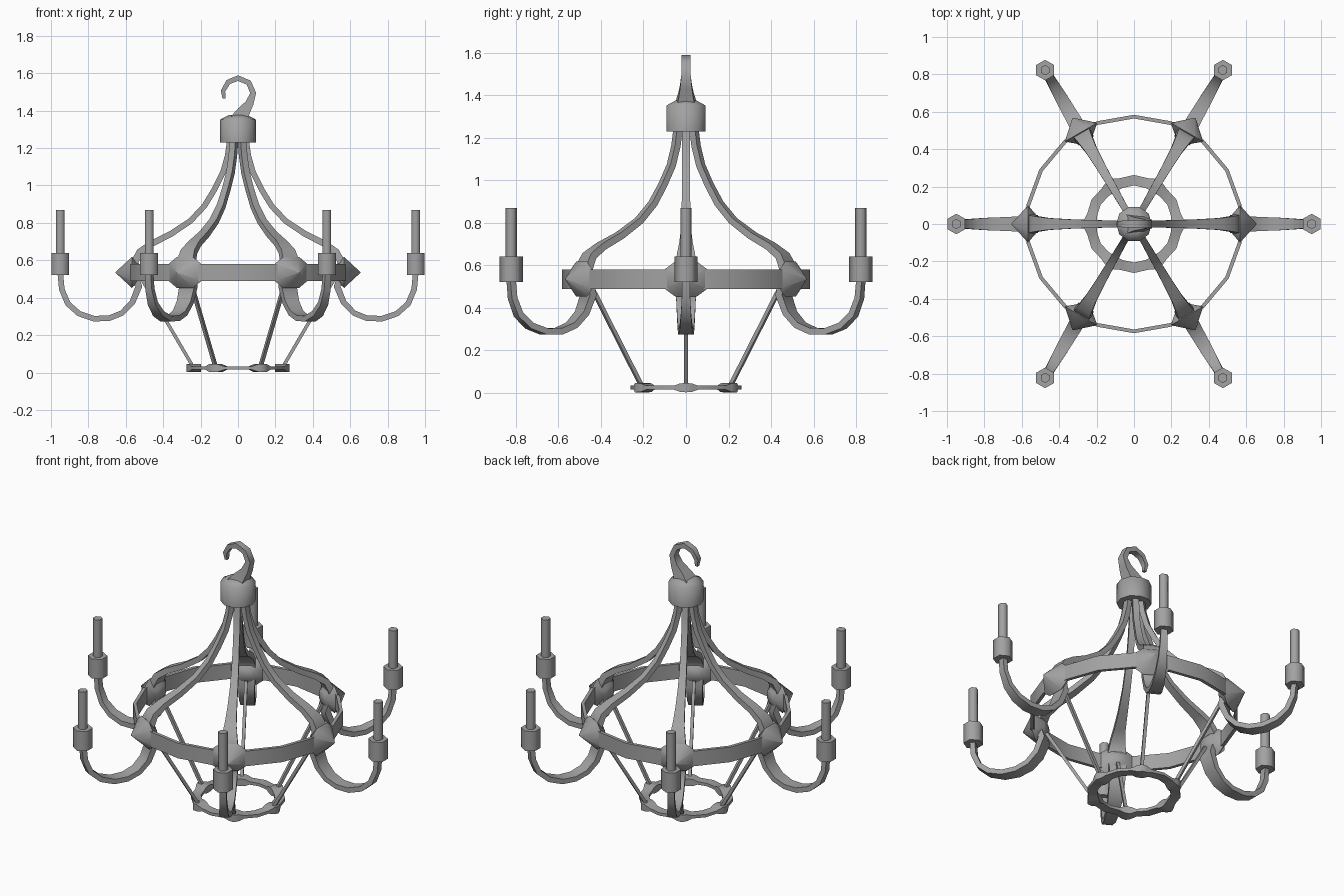
import bpy, math
from mathutils import Vector, Matrix

if "Cube" in bpy.data.objects:
    bpy.data.objects.remove(bpy.data.objects["Cube"])

ARMS = 6
STEP = math.tau / ARMS
IRON = bpy.data.materials.new("dark_iron")
IRON.diffuse_color = (.36, .36, .36, 1)
IRON.use_nodes = True
IRON.node_tree.nodes["Principled BSDF"].inputs["Base Color"].default_value = IRON.diffuse_color


def make(name, verts, faces, smooth):
    """Mesh object with outward normals, smoothed below the given angle."""
    me = bpy.data.meshes.new(name)
    me.from_pydata([tuple(v) for v in verts], [], faces)
    me.materials.append(IRON)
    ob = bpy.data.objects.new(name, me)
    bpy.context.collection.objects.link(ob)
    bpy.ops.object.select_all(action='DESELECT')
    ob.select_set(True)
    bpy.context.view_layer.objects.active = ob
    bpy.ops.object.mode_set(mode='EDIT')
    bpy.ops.mesh.select_all(action='SELECT')
    bpy.ops.mesh.normals_make_consistent(inside=False)
    bpy.ops.object.mode_set(mode='OBJECT')
    bpy.ops.object.shade_smooth_by_angle(angle=math.radians(smooth))
    return ob


def loft(name, loops, closed=False, smooth=65):
    """Skin equal-length vertex loops; cap the ends unless closed."""
    n, m = len(loops[0]), len(loops)
    verts = [v for loop in loops for v in loop]
    faces = [(i * n + j, i * n + (j + 1) % n,
              (i + 1) % m * n + (j + 1) % n, (i + 1) % m * n + j)
             for i in range(m if closed else m - 1) for j in range(n)]
    if not closed:
        faces += [tuple(range(n)), tuple(range((m - 1) * n, m * n))]
    return make(name, verts, faces, smooth)


def strap(name, path):
    """Flat bar along an xz path of (x, z, half width in y, half thickness)."""
    loops = []
    for i, (x, z, w, t) in enumerate(path):
        a, b = path[max(i - 1, 0)], path[min(i + 1, len(path) - 1)]
        d = Vector((b[0] - a[0], 0, b[1] - a[1])).normalized()
        nrm = Vector((-d.z, 0, d.x))
        loops.append([Vector((x, w * p, z)) + nrm * t * q
                      for p, q in ((1, 1), (-1, 1), (-1, -1), (1, -1))])
    return loft(name, loops)


def lathe(name, profile, sides, x=0.0, turn=0.0):
    """Stack of polygon loops from (radius, z) pairs."""
    return loft(name, [[(x + r * math.cos(a), r * math.sin(a), z)
                        for a in (math.tau * (j + turn) / sides for j in range(sides))]
                       for r, z in profile])


def band(name, stations, z0):
    """Ring from (angle offset, inner r, outer r, half height) per arm."""
    loops = []
    for k in range(ARMS):
        for deg, ri, ro, h in stations:
            a = k * STEP + math.radians(deg)
            c, s = math.cos(a), math.sin(a)
            loops.append([(r * c, r * s, z0 + q) for r, q in
                          ((ri, -h), (ro, -h), (ro, h), (ri, h))])
    return loft(name, loops, closed=True)


def around(ob):
    """Repeat a part at every arm angle."""
    for k in range(1, ARMS):
        c = ob.copy()
        c.matrix_world = Matrix.Rotation(k * STEP, 4, 'Z')
        bpy.context.collection.objects.link(c)


# main ring and lower ring
band("main_ring", [(d, .564, .584, .046) for d in (-10, 0, 10, 30)], .535)
band("lower_ring", [(-13, .202, .256, .009), (-6, .2, .265, .02), (0, .2, .275, .022),
                    (6, .2, .265, .02), (13, .202, .256, .009), (30, .206, .262, .009)], .024)

# curved arm: from the collar down through the ring and up to the cup
around(strap("arm", [
    (.042, 1.25, .018, .015), (.055, 1.16, .018, .015), (.08, 1.07, .018, .015),
    (.125, .98, .018, .015), (.18, .89, .02, .015), (.255, .81, .022, .015),
    (.36, .74, .026, .016), (.46, .69, .032, .017), (.525, .645, .042, .018),
    (.553, .59, .05, .02), (.555, .53, .052, .02), (.53, .46, .047, .018),
    (.565, .375, .043, .016), (.62, .318, .04, .015), (.69, .29, .037, .015),
    (.77, .288, .034, .015), (.85, .315, .029, .015), (.91, .368, .024, .015),
    (.942, .445, .02, .015), (.95, .53, .018, .015)]))

# pointed boss where each arm crosses the ring
outline = [(.1, -.046), (.1, .046), (.05, .083), (-.05, .083),
           (-.1, .046), (-.1, -.046), (-.05, -.083), (.05, -.083)]
around(loft("ring_boss", [[(r, y * s, .535 + z * s) for y, z in outline]
                          for r, s in ((.515, .4), (.567, 1), (.655, .02))], smooth=80))

# slim rods holding the lower ring
around(strap("rod", [(.515, .5, .009, .009), (.24, .03, .009, .009)]))

# candle cup and candle
around(lathe("candle_cup", [(.055, .52), (.055, .64)], 6, .95, .5))
around(lathe("candle", [(.027, .63), (.027, .87)], 6, .95, .5))

# top collar with a shallow dome
lathe("collar", [(.096, 1.23), (.096, 1.352), (.05, 1.376)], 10)

# hanging hook
strap("hook", [(.005, 1.345, .05, .05), (.03, 1.395, .036, .034), (.062, 1.44, .028, .022),
               (.081, 1.495, .022, .016), (.057, 1.55, .021, .015), (0, 1.574, .02, .015),
               (-.052, 1.553, .018, .014), (-.08, 1.505, .015, .012), (-.075, 1.465, .01, .008)])
